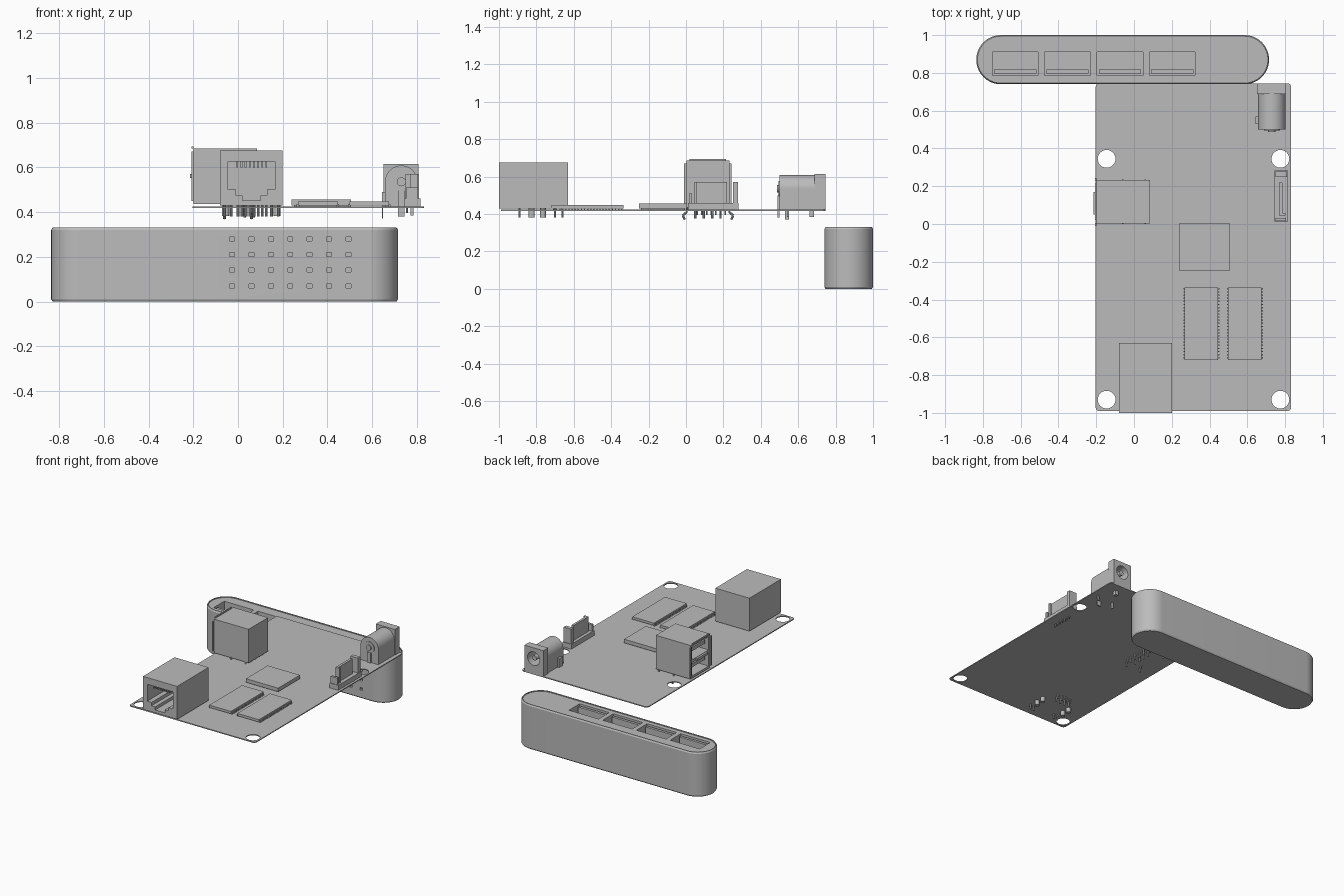
import bpy, bmesh, math
from mathutils import Vector

if "Cube" in bpy.data.objects:
    bpy.data.objects.remove(bpy.data.objects["Cube"])

grey = bpy.data.materials.new("plain grey")
grey.use_nodes = True
grey.diffuse_color = (0.5, 0.5, 0.5, 1)
grey.node_tree.nodes["Principled BSDF"].inputs["Base Color"].default_value = grey.diffuse_color


def finish(name, bm):
    bmesh.ops.recalc_face_normals(bm, faces=bm.faces[:])
    mesh = bpy.data.meshes.new(name)
    bm.to_mesh(mesh)
    bm.free()
    mesh.materials.append(grey)
    obj = bpy.data.objects.new(name, mesh)
    bpy.context.collection.objects.link(obj)
    return obj


def boxes(name, spans):
    """One mesh of boxes, each given as x0, x1, y0, y1, z0, z1."""
    bm = bmesh.new()
    for x0, x1, y0, y1, z0, z1 in spans:
        verts = bmesh.ops.create_cube(bm, size=1)["verts"]
        bmesh.ops.scale(bm, verts=verts, vec=(x1 - x0, y1 - y0, z1 - z0))
        bmesh.ops.translate(bm, verts=verts, vec=((x0 + x1) / 2, (y0 + y1) / 2, (z0 + z1) / 2))
    return finish(name, bm)


def rods(name, pairs, sides=24):
    """One mesh of cylinders, each given as start, end, radius."""
    bm = bmesh.new()
    for start, end, radius in pairs:
        start, end = Vector(start), Vector(end)
        axis = end - start
        verts = bmesh.ops.create_cone(bm, cap_ends=True, segments=sides, radius1=radius,
                                      radius2=radius, depth=axis.length)["verts"]
        turn = Vector((0, 0, 1)).rotation_difference(axis).to_matrix()
        bmesh.ops.rotate(bm, verts=verts, matrix=turn)
        bmesh.ops.translate(bm, verts=verts, vec=(start + end) / 2)
    return finish(name, bm)


def rounded_stack(name, x0, x1, y0, y1, radius, layers, steps):
    """Loft a rounded rectangle through (inset, height) layers."""
    bm = bmesh.new()
    rings = []
    for inset, z in layers:
        ring = []
        for k, (sx, sy) in enumerate(((1, 1), (0, 1), (0, 0), (1, 0))):
            cx = x1 - radius if sx else x0 + radius
            cy = y1 - radius if sy else y0 + radius
            for i in range(steps + 1):
                a = math.pi / 2 * (k + i / steps)
                ring.append(bm.verts.new((cx + (radius - inset) * math.cos(a),
                                          cy + (radius - inset) * math.sin(a), z)))
        rings.append(ring)
    for low, high in zip(rings, rings[1:]):
        for i in range(len(low)):
            j = (i + 1) % len(low)
            bm.faces.new((low[i], low[j], high[j], high[i]))
    bm.faces.new(rings[0])
    bm.faces.new(rings[-1])
    bmesh.ops.remove_doubles(bm, verts=bm.verts[:], dist=1e-5)
    return finish(name, bm)


def cut(obj, cutter):
    mod = obj.modifiers.new("cut", "BOOLEAN")
    mod.operation, mod.solver, mod.object = "DIFFERENCE", "EXACT", cutter
    bpy.context.view_layer.objects.active = obj
    bpy.ops.object.modifier_apply(modifier=mod.name)
    bpy.data.objects.remove(cutter)


def smooth(obj):
    bpy.ops.object.select_all(action="DESELECT")
    obj.select_set(True)
    bpy.context.view_layer.objects.active = obj
    bpy.ops.object.shade_smooth_by_angle(angle=math.radians(30))


# Port hub: rounded bar with a fine rim, four slots and a grid of vents
hub = rounded_stack("hub_body", -0.835, 0.715, 0.74, 1.0, 0.13,
                    [(0.006, 0), (0, 0.01), (0, 0.32), (0.006, 0.33),
                     (0.012, 0.33), (0.012, 0.324)], 16)
slots = [-0.75 + 0.277 * i for i in range(4)]
cut(hub, boxes("slot_cutter", [(x, x + 0.243, 0.785, 0.91, 0.13, 0.4) for x in slots]))
cut(hub, boxes("vent_cutter", [(x - 0.011, x + 0.011, 0.7, 0.76, z - 0.009, z + 0.009)
                               for x in [-0.027 + 0.0868 * i for i in range(7)]
                               for z in [0.07 + 0.07 * j for j in range(4)]]))
smooth(hub)
boxes("hub_slot_tongues", [(x + 0.01, x + 0.233, 0.797, 0.817, 0.12, 0.315) for x in slots])

# Circuit board with four mounting holes
board = rounded_stack("circuit_board", -0.203, 0.832, -0.99, 0.745, 0.02,
                      [(0, 0.417), (0, 0.424)], 5)
cut(board, rods("hole_cutter", [((x, y, 0.3), (x, y, 0.5), 0.047)
                                for x in (-0.145, 0.775) for y in (0.345, -0.93)], 32))
smooth(board)

# Processor and memory chips
boxes("processor", [(0.24, 0.505, -0.25, 0.005, 0.43, 0.457)])
boxes("processor_base", [(0.25, 0.495, -0.24, -0.005, 0.42, 0.43)])
for side, x in (("right", 0.268), ("left", 0.498)):
    boxes(side + "_memory_chip", [(x, x + 0.178, -0.72, -0.335, 0.43, 0.448)])
    boxes(side + "_memory_pins", [(px - 0.006, px + 0.006, y, y + 0.007, 0.422, 0.437)
                                  for px in (x, x + 0.178)
                                  for y in [-0.712 + 0.0166 * i for i in range(23)]])

# Network socket: stepped opening with contacts
socket = boxes("network_socket", [(-0.08, 0.2, -1.0, -0.63, 0.43, 0.675)])
for half, low in ((0.105, 0.5), (0.07, 0.475), (0.04, 0.452)):
    cut(socket, boxes("socket_cutter", [(0.06 - half, 0.06 + half, -1.1, -0.74, low, 0.625)]))
boxes("network_contacts", [(x, x + 0.008, -0.985, -0.75, 0.6, 0.63)
                           for x in [-0.007 + 0.0185 * i for i in range(8)]])
rods("network_pins", [((x, y, 0.38), (x, y, 0.435), 0.006)
                      for x, y in [(0.0 + 0.018 * i, -0.7 + 0.04 * (i % 2)) for i in range(8)]]
     + [((x, -0.89, 0.38), (x, -0.89, 0.435), 0.006) for x in (-0.06, -0.03, 0.15, 0.18)], 8)
rods("network_pegs", [((x, y, 0.382), (x, y, 0.435), 0.016)
                      for x in (-0.055, 0.175) for y in (-0.825, -0.765)], 16)

# Stacked double socket opening towards the right side
stack = boxes("double_socket", [(-0.2, 0.085, 0.003, 0.232, 0.435, 0.685)])
bays = (0.452, 0.572)
cut(stack, boxes("bay_cutter", [(-0.3, 0.03, 0.02, 0.215, z, z + 0.098) for z in bays]))
boxes("double_socket_tongues", [(-0.18, 0.04, 0.035, 0.2, z + 0.048, z + 0.075) for z in bays])
boxes("double_socket_lips", [(-0.207, -0.198, -0.01, 0.005, 0.45, 0.67),
                             (-0.207, -0.198, 0.23, 0.243, 0.45, 0.67),
                             (-0.207, -0.198, 0.02, 0.215, 0.684, 0.694),
                             (-0.215, -0.198, 0.05, 0.17, 0.552, 0.57)])
rods("double_socket_pins", [((x, 0.05 + 0.045 * i, 0.375), (x, 0.05 + 0.045 * i, 0.44), 0.006)
                            for x in (0.03, 0.07) for i in range(4)], 8)
for name, y, out in (("front", 0.005, -1), ("back", 0.23, 1)):
    path = [(x, y + out * d, z) for x in (-0.06, 0.06)
            for d, z in ((0, 0.44), (0.0, 0.412), (0.022, 0.392), (0.012, 0.37))]
    legs = [(path[i], path[i + 1], 0.006) for i in range(7) if i != 3]
    rods(name + "_socket_legs", legs, 8)

# Narrow data connector: base, tall ends and a central tongue
boxes("data_connector_base", [(0.745, 0.815, 0.012, 0.282, 0.424, 0.46)])
boxes("data_connector_guides", [(0.748, 0.81, 0.25, 0.278, 0.45, 0.57),
                                (0.75, 0.805, 0.016, 0.032, 0.45, 0.51)])
boxes("data_connector_tongue", [(0.768, 0.786, 0.045, 0.22, 0.45, 0.57),
                                (0.768, 0.802, 0.045, 0.058, 0.45, 0.57)])
rods("data_connector_pins", [((0.755, 0.06 + 0.025 * i, 0.395), (0.755, 0.06 + 0.025 * i, 0.44), 0.004)
                             for i in range(7)], 8)

# Power jack: barrel, foot, square face plate, centre pin and solder legs
cx, cz = 0.73, 0.535
bore = lambda: rods("bore_cutter", [((cx, 0.54, cz), (cx, 0.9, cz), 0.05)], 32)
for part in (rods("jack_barrel", [((cx, 0.5, cz), (cx, 0.7, cz), 0.073)], 40),
             boxes("jack_foot", [(cx - 0.073, cx + 0.073, 0.5, 0.7, 0.424, cz)]),
             boxes("jack_face_plate", [(0.65, 0.806, 0.688, 0.745, 0.424, 0.615)])):
    cut(part, bore())
    smooth(part)
smooth(rods("jack_centre_pin", [((cx, 0.53, cz), (cx, 0.735, cz), 0.018)]))
smooth(rods("jack_rear_terminal", [((cx, 0.494, cz), (cx, 0.51, cz), 0.042),
                                   ((cx, 0.486, cz), (cx, 0.5, cz), 0.02)]))
boxes("jack_side_tab", [(0.643, 0.66, 0.53, 0.57, 0.424, 0.49)])
boxes("jack_solder_legs", [(0.643, 0.649, 0.53, 0.55, 0.37, 0.43),
                           (0.715, 0.745, 0.49, 0.5, 0.38, 0.5),
                           (0.715, 0.74, 0.66, 0.685, 0.385, 0.43),
                           (0.77, 0.785, 0.54, 0.55, 0.385, 0.43)])
